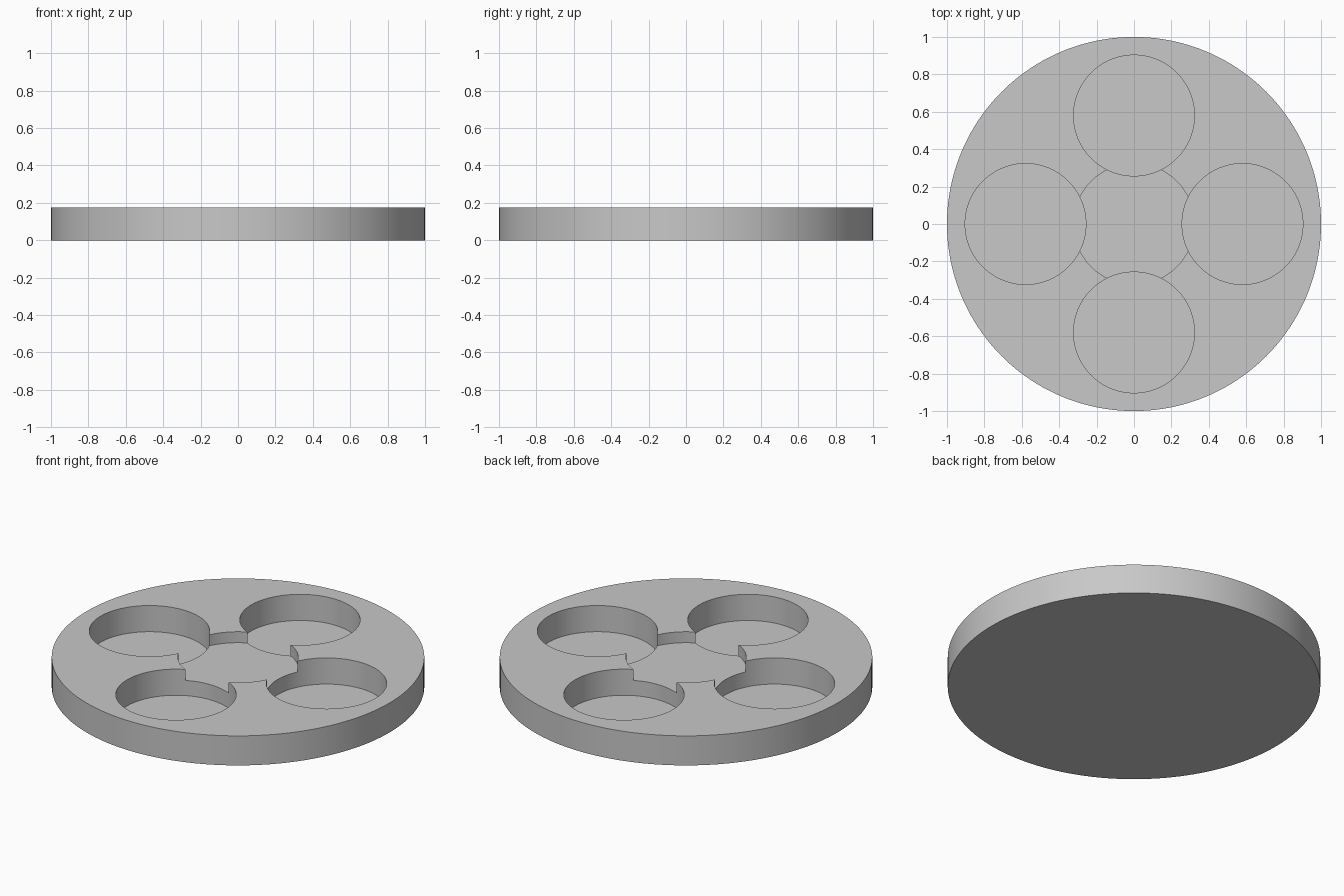
import bpy
import math

if "Cube" in bpy.data.objects:
    bpy.data.objects.remove(bpy.data.objects["Cube"])

HEIGHT = 0.175         # disc thickness
POCKET_R = 0.323       # radius shared by all five pockets
OFFSET = 0.58          # distance of outer pockets from the centre
DEEP_FLOOR = 0.02      # floor height of outer pockets
CENTRE_FLOOR = 0.11    # floor height of the middle pocket


def cylinder(name, radius, z0, z1, x=0.0, y=0.0, sides=128):
    bpy.ops.mesh.primitive_cylinder_add(
        vertices=sides, radius=radius, depth=z1 - z0,
        location=(x, y, (z0 + z1) / 2))
    obj = bpy.context.object
    obj.name = name
    return obj


grey = bpy.data.materials.new("grey")
grey.diffuse_color = (0.58, 0.58, 0.58, 1)
grey.use_nodes = True
grey.node_tree.nodes["Principled BSDF"].inputs["Base Color"].default_value = grey.diffuse_color

# Round tray body
tray = cylinder("round_tray", 1.0, 0, HEIGHT, sides=160)
tray.data.materials.append(grey)

# Shallow middle pocket, then four deep pockets around it
cutters = [cylinder("centre_pocket_cutter", POCKET_R, CENTRE_FLOOR, HEIGHT + 0.1)]
for i in range(4):
    a = i * math.pi / 2
    cutters.append(cylinder(f"outer_pocket_cutter_{i + 1}", POCKET_R, DEEP_FLOOR,
                            HEIGHT + 0.2, OFFSET * math.cos(a), OFFSET * math.sin(a)))

bpy.ops.object.select_all(action='DESELECT')
tray.select_set(True)
bpy.context.view_layer.objects.active = tray
for cutter in cutters:
    cutter.hide_render = True
    mod = tray.modifiers.new(cutter.name, 'BOOLEAN')
    mod.operation = 'DIFFERENCE'
    mod.solver = 'EXACT'
    mod.object = cutter
    bpy.ops.object.modifier_apply(modifier=mod.name)
for cutter in cutters:
    bpy.data.objects.remove(cutter, do_unlink=True)

# Smooth round walls with crisp rims
bpy.ops.object.shade_smooth_by_angle(angle=math.radians(30))
